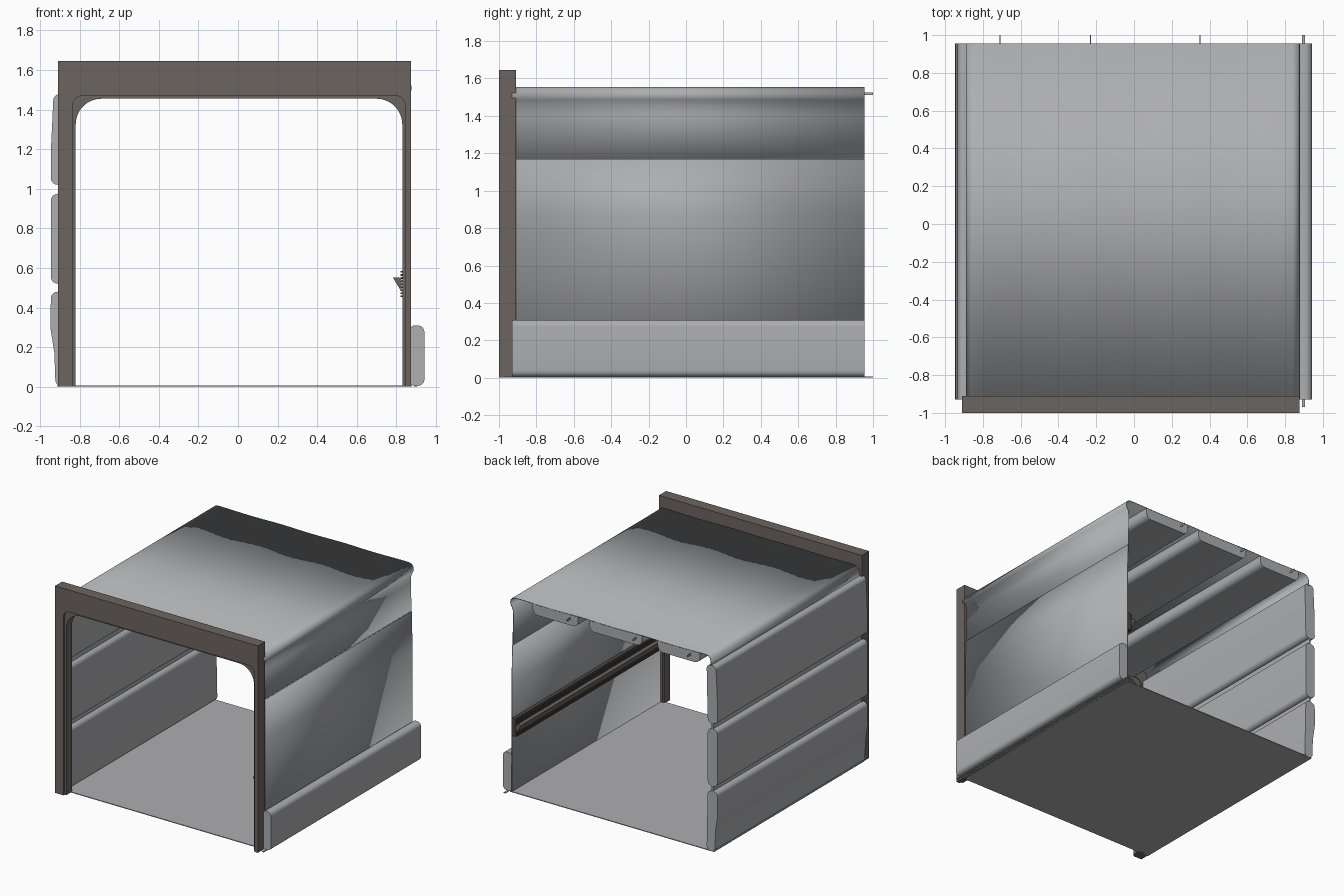
import bpy, bmesh, math
from mathutils import Vector

if "Cube" in bpy.data.objects:
    bpy.data.objects.remove(bpy.data.objects["Cube"])

def material(name, rgb):
    m = bpy.data.materials.new(name)
    m.diffuse_color = (*rgb, 1)
    m.use_nodes = True
    m.node_tree.nodes["Principled BSDF"].inputs["Base Color"].default_value = m.diffuse_color
    return m

GREY = material("panel grey", (0.42, 0.425, 0.44))
BROWN = material("frame brown", (0.15, 0.13, 0.115))
DARK = material("rail dark grey", (0.07, 0.065, 0.06))
RUST = material("rail red brown", (0.16, 0.075, 0.055))

Y0, Y1 = -0.93, 0.955

def rounded(corners, n=6):
    """Closed profile from (x, z, radius) corners."""
    out = []
    for i, (x, z, r) in enumerate(corners):
        p = Vector((x, z))
        if r == 0:
            out.append(p)
            continue
        a = (Vector(corners[i - 1][:2]) - p).normalized()
        b = (Vector(corners[(i + 1) % len(corners)][:2]) - p).normalized()
        half = a.angle(b) / 2
        t = r / math.tan(half)
        c = p + (a + b).normalized() * (r / math.sin(half))
        s, e = p + a * t - c, p + b * t - c
        ang = s.angle_signed(e)
        a0 = math.atan2(s.y, s.x)
        for k in range(n + 1):
            th = a0 - ang * k / n
            out.append(c + Vector((math.cos(th), math.sin(th))) * r)
    return out

def extrude(name, pts, mat, y0=Y0, y1=Y1, closed=True, thick=0):
    """Extrude an x-z profile along y, as a solid or as a thin sheet."""
    bm = bmesh.new()
    f = [bm.verts.new((p[0], y0, p[1])) for p in pts]
    b = [bm.verts.new((p[0], y1, p[1])) for p in pts]
    n = len(pts)
    for i in range(n if closed else n - 1):
        j = (i + 1) % n
        bm.faces.new((f[i], f[j], b[j], b[i]))
    if closed:
        bm.faces.new(f)
        bm.faces.new(b[::-1])
    bmesh.ops.recalc_face_normals(bm, faces=bm.faces)
    me = bpy.data.meshes.new(name)
    bm.to_mesh(me)
    bm.free()
    me.polygons.foreach_set("use_smooth", [True] * len(me.polygons))
    me.set_sharp_from_angle(angle=math.radians(32))
    me.materials.append(mat)
    ob = bpy.data.objects.new(name, me)
    bpy.context.collection.objects.link(ob)
    if thick:
        mod = ob.modifiers.new("thickness", "SOLIDIFY")
        mod.thickness = thick
        mod.offset = 0
    return ob

def box(name, x0, x1, z0, z1, mat, y0=Y0, y1=Y1):
    return extrude(name, [(x0, z0), (x1, z0), (x1, z1), (x0, z1)], mat, y0, y1)

# Door frame and its recessed lip with larger inner corners
extrude("door_frame", rounded([
    (-0.91, 0, 0), (-0.91, 1.645, 0), (0.875, 1.645, 0), (0.875, 0, 0),
    (0.845, 0, 0), (0.845, 1.47, 0.05), (-0.835, 1.47, 0.05), (-0.835, 0, 0)]),
    BROWN, -1, -0.91)
extrude("frame_lip", rounded([
    (-0.87, 0, 0), (-0.87, 1.5, 0), (0.86, 1.5, 0), (0.86, 0, 0),
    (0.83, 0, 0), (0.83, 1.455, 0.13), (-0.82, 1.455, 0.13), (-0.82, 0, 0)], 10),
    BROWN, -0.985, -0.915)

# Floor
box("floor", -0.915, 0.88, 0, 0.006, GREY)

# Left wall: three padded panels, joined by a thin backing in the gaps
left_pads = [
    [(-0.922, 0.004, .03), (-0.928, 0.17, .06), (-0.948, 0.30, .06), (-0.945, 0.48, .035),
     (-0.86, 0.48, .035), (-0.85, 0.004, .03)],
    [(-0.945, 0.52, .035), (-0.945, 0.975, .035), (-0.86, 0.975, .035), (-0.86, 0.52, .035)],
    [(-0.946, 1.02, .035), (-0.945, 1.2, .1), (-0.932, 1.477, .03), (-0.85, 1.477, .03),
     (-0.86, 1.02, .035)]]
for i, c in enumerate(left_pads):
    extrude(f"left_wall_pad_{i + 1}", rounded(c), GREY)
for z in (0.5, 0.9975):
    box("left_wall_joint", -0.905, -0.895, z - 0.04, z + 0.04, GREY)

# Roof sheet, rounded down on the left, rolled over into the right wall
roof = [(-0.885, 1.46), (-0.888, 1.50), (-0.882, 1.53), (-0.865, 1.547)]
roof += [(-0.84 + 1.64 * k / 24, 1.55 + 0.002 * math.cos(6 * math.pi * k / 24)) for k in range(25)]
roof += [(0.832 + 0.043 * math.sin(a), 1.509 + 0.043 * math.cos(a))
         for a in [math.pi * k / 16 for k in range(1, 12)]]
roof += [(0.853, 1.455), (0.850, 1.40), (0.855, 1.173)]
extrude("roof_and_upper_wall", roof, GREY, closed=False, thick=0.005)

# Right wall lower sheet and outer base pad
extrude("right_wall", [(0.858, 1.17), (0.864, 0.87), (0.864, 0.0)], GREY, closed=False, thick=0.005)
extrude("right_base_pad", rounded([
    (0.865, 0.004, .03), (0.865, 0.31, .03), (0.942, 0.31, .035), (0.942, 0.004, .035)]), GREY)

# Ceiling pads hanging below the roof
for i, (a, b) in enumerate([(-0.79, -0.42), (-0.28, 0.18), (0.28, 0.68)]):
    extrude(f"ceiling_pad_{i + 1}", rounded([
        (a, 1.548, 0), (b, 1.548, 0), (b, 1.465, .045), (a, 1.465, .045)]), GREY)
    x = (-0.71, -0.23, 0.35)[i]
    box(f"ceiling_tab_{i + 1}", x - 0.002, x + 0.002, 1.511, 1.526, GREY, 0.9, 1.0)

# Flat pin along the base pad
box("base_pin", 0.89, 0.905, 0, 0.006, GREY, -0.97, 1.0)

# Hand rail on the inner right wall: ribbed backing strip plus a wedge
box("rail_backing", 0.832, 0.862, 0.45, 0.59, DARK)
for k in range(9):
    z = 0.452 + k * 0.0155
    box(f"rail_rib_{k + 1}", 0.821, 0.833, z, z + 0.008, RUST if k in (4, 5) else DARK)
extrude("rail_wedge", [(0.782, 0.552), (0.815, 0.552), (0.826, 0.54), (0.826, 0.48)], BROWN)
